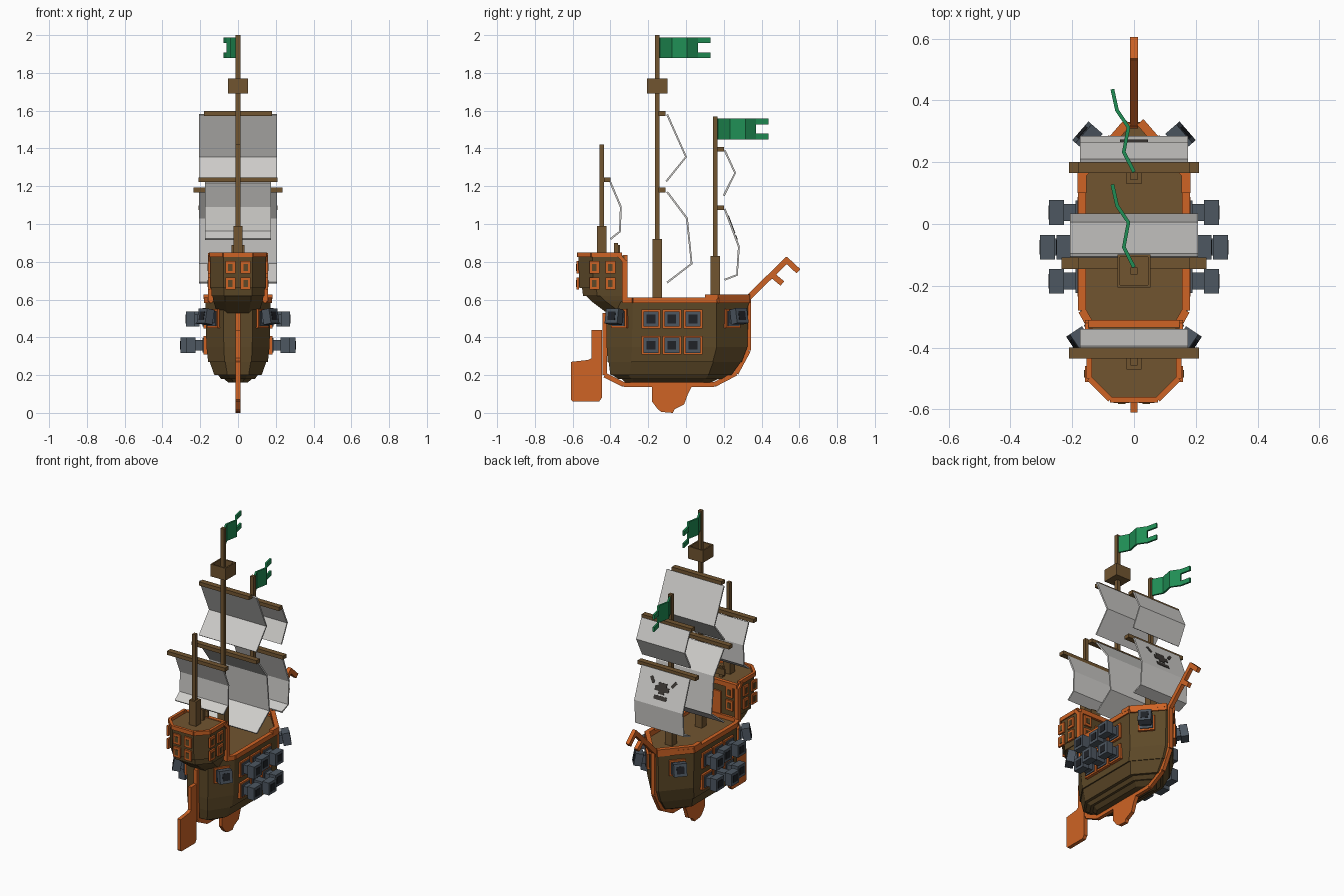
import bpy, bmesh
from mathutils import Vector, Matrix

cube = bpy.data.objects.get("Cube")
if cube:
    bpy.data.objects.remove(cube, do_unlink=True)


def material(name, rgb):
    m = bpy.data.materials.new(name)
    m.use_nodes = True
    m.diffuse_color = (*rgb, 1)
    m.node_tree.nodes["Principled BSDF"].inputs["Base Color"].default_value = (*rgb, 1)
    return m


HULL = material("hull brown", (0.11, 0.066, 0.021))
WOOD = material("deck brown", (0.165, 0.09, 0.03))
TRIM = material("trim orange", (0.62, 0.125, 0.018))
SAIL = material("sail grey", (0.62, 0.61, 0.59))
IRON = material("iron slate", (0.075, 0.095, 0.12))
DARK = material("bore black", (0.014, 0.016, 0.02))
FLAG = material("flag green", (0.014, 0.27, 0.09))
INK = material("emblem charcoal", (0.045, 0.04, 0.035))


def finish(name, bm, *mats, solid=0):
    if not solid:
        bmesh.ops.recalc_face_normals(bm, faces=bm.faces)
    if len(mats) > 1:  # second colour goes on the upward faces
        for f in bm.faces:
            f.material_index = int(f.normal.z > 0.9)
    me = bpy.data.meshes.new(name)
    bm.to_mesh(me)
    bm.free()
    for m in mats:
        me.materials.append(m)
    ob = bpy.data.objects.new(name, me)
    bpy.context.scene.collection.objects.link(ob)
    if solid:
        mod = ob.modifiers.new("thickness", "SOLIDIFY")
        mod.thickness, mod.offset = solid, 0
    return ob


def box(bm, lo, hi):
    lo, hi = Vector(lo), Vector(hi)
    mat = Matrix.Translation((lo + hi) / 2) @ Matrix.Diagonal((*(hi - lo), 1))
    bmesh.ops.create_cube(bm, size=1, matrix=mat)


def beam(bm, p, q, w, h, side=(0, 0, 1)):
    """Box from p to q; h is its size along side, w across."""
    p, q = Vector(p), Vector(q)
    d = (q - p).normalized()
    across = d.cross(Vector(side)).normalized()
    up = across.cross(d)
    rot = Matrix((across * w, up * h, q - p)).transposed().to_4x4()
    bmesh.ops.create_cube(bm, size=1, matrix=Matrix.Translation((p + q) / 2) @ rot)


def loft(bm, rings):
    rows = [[bm.verts.new(v) for v in r] for r in rings]
    n = len(rows[0])
    for a, b in zip(rows, rows[1:]):
        for i in range(n):
            j = (i + 1) % n
            bm.faces.new((a[i], a[j], b[j], b[i]))
    bm.faces.new(rows[0])
    bm.faces.new(rows[-1])


def mirrored(half, z):
    return [(x, y, z) for x, y in half] + [(-x, y, z) for x, y in reversed(half)]


def plate(name, pts, t, mat):
    bm = bmesh.new()
    loft(bm, [[(x, y, z) for y, z in pts] for x in (-t, t)])
    return finish(name, bm, mat)


# Hull with stepped lower strakes
def hull_ring(z, w, ys, yb):
    k = w / 0.175
    return mirrored([(0.03 * k, yb), (w, yb - 0.17 * k), (w, ys + 0.14 * k), (0.45 * w, ys)], z)


bm = bmesh.new()
loft(bm, [hull_ring(*r) for r in (
    (0.16, 0.05, -0.32, 0.13), (0.18, 0.075, -0.34, 0.17), (0.18, 0.09, -0.36, 0.19),
    (0.2, 0.105, -0.39, 0.22), (0.2, 0.125, -0.4, 0.24), (0.27, 0.15, -0.41, 0.29),
    (0.27, 0.158, -0.415, 0.295), (0.35, 0.167, -0.42, 0.325), (0.59, 0.173, -0.42, 0.33))])
finish("hull", bm, HULL, WOOD)

# Stern castle, overhanging the transom
bm = bmesh.new()
loft(bm, [mirrored([(w, -0.325), (w, ys + 0.075), (0.52 * w, ys)], z) for z, w, ys in (
    (0.53, 0.11, -0.42), (0.59, 0.13, -0.5), (0.62, 0.135, -0.53), (0.62, 0.14, -0.545),
    (0.66, 0.142, -0.55), (0.66, 0.147, -0.565), (0.83, 0.147, -0.57))])
finish("stern_castle", bm, HULL, WOOD)

# Rails and castle frame
bm = bmesh.new()
for s in (1, -1):
    deck = [(s * x, y) for x, y in ((0.14, -0.33), (0.168, -0.28), (0.168, 0.165), (0.02, 0.33))]
    for a, b in zip(deck, deck[1:]):
        beam(bm, (*a, 0.597), (*b, 0.597), 0.026, 0.03)
    beam(bm, (s * 0.168, 0.1, 0.615), (s * 0.168, 0.17, 0.615), 0.028, 0.025)
    beam(bm, (s * 0.168, 0.16, 0.615), (s * 0.02, 0.33, 0.615), 0.028, 0.025)
    top = [(s * x, y) for x, y in ((0.145, -0.34), (0.145, -0.5), (0.077, -0.568), (0, -0.568))]
    for a, b in zip(top, top[1:]):
        beam(bm, (*a, 0.837), (*b, 0.837), 0.018, 0.026)
    beam(bm, (s * 0.147, -0.325, 0.59), (s * 0.147, -0.325, 0.81), 0.024, 0.03, (0, 1, 0))
    beam(bm, (s * 0.147, -0.325, 0.8), (s * 0.147, -0.36, 0.84), 0.024, 0.02, (0, 1, 0))
for z in (0.6, 0.82):
    box(bm, (-0.147, -0.335, z - 0.015), (0.147, -0.31, z + 0.015))
box(bm, (-0.03, -0.33, 0.6), (0.03, -0.315, 0.76))
finish("rails", bm, TRIM)

# Castle windows on the stern, the sides and the forward wall
frames, panes = bmesh.new(), bmesh.new()
for z in (0.685, 0.77):
    spots = [((s * 0.04, -0.567, z), (0, -1, 0)) for s in (1, -1)]
    spots += [((s * 0.146, y, z), (s, 0, 0)) for s in (1, -1) for y in (-0.485, -0.4)]
    spots += [((s * 0.09, -0.326, z), (0, 1, 0)) for s in (1, -1)]
    for c, n in spots:
        c, n = Vector(c), Vector(n)
        beam(frames, c, c + n * 0.012, 0.052, 0.066)
        beam(panes, c, c + n * 0.015, 0.024, 0.036)
finish("window_frames", frames, TRIM)
finish("window_panes", panes, HULL)

# Helm wheel on the castle deck
bm = bmesh.new()
box(bm, (-0.012, -0.38, 0.82), (0.012, -0.36, 0.9))
box(bm, (-0.035, -0.36, 0.85), (0.035, -0.35, 0.89))
finish("helm", bm, WOOD)

# Keel, fin, rudder and bowsprit
bm = bmesh.new()
keel = [(-0.43, 0.53), (-0.43, 0.2), (-0.33, 0.15), (0.15, 0.15), (0.265, 0.21), (0.33, 0.33), (0.33, 0.62)]
for a, b in zip(keel, keel[1:]):
    beam(bm, (0, *a), (0, *b), 0.026, 0.024, (1, 0, 0))
finish("keel", bm, TRIM)
plate("keel_fin", [(-0.18, 0.15), (-0.18, 0.06), (-0.15, 0.02), (-0.13, 0.005), (-0.07, 0),
                   (-0.06, 0.02), (-0.01, 0.045), (0.01, 0.1), (0.035, 0.15)], 0.012, TRIM)
plate("rudder", [(-0.61, 0.07), (-0.6, 0.06), (-0.46, 0.06), (-0.445, 0.08), (-0.445, 0.44),
                 (-0.5, 0.44), (-0.5, 0.29), (-0.52, 0.28), (-0.61, 0.27)], 0.012, TRIM)
bm = bmesh.new()
for a, b in (((0.32, 0.6), (0.54, 0.815)), ((0.525, 0.815), (0.595, 0.75)), ((0.45, 0.735), (0.51, 0.685))):
    beam(bm, (0, *a), (0, *b), 0.03, 0.025, (1, 0, 0))
finish("bowsprit", bm, TRIM)

# Cannons: frame, barrel, flared muzzle and bore
ports, guns, bores = bmesh.new(), bmesh.new(), bmesh.new()


def cannon(c, n, reach):
    c, n = Vector(c), Vector(n).normalized()
    flat = Vector((n.x, n.y, 0)).normalized()
    beam(ports, c - flat * 0.01, c + flat * 0.012, 0.1, 0.1)
    beam(guns, c, c + flat * 0.018, 0.078, 0.078)
    beam(guns, c, c + n * reach, 0.055, 0.055)
    beam(guns, c + n * (reach - 0.048), c + n * reach, 0.08, 0.08)
    beam(bores, c + n * (reach - 0.01), c + n * (reach + 0.002), 0.046, 0.046)


for s in (1, -1):
    for y, low, high in ((-0.185, 0.104, 0.104), (-0.075, 0.134, 0.08), (0.037, 0.104, 0.104)):
        cannon((s * 0.17, y, 0.358), (s, 0, 0), low)
        cannon((s * 0.171, y, 0.497), (s, 0, 0), high)
    cannon((s * 0.105, 0.242, 0.5), (s * 0.75, 0.65, 0.18), 0.085)
    cannon((s * 0.126, -0.35, 0.5), (s * 0.83, -0.56, 0.18), 0.08)
finish("cannon_ports", ports, TRIM)
finish("cannons", guns, IRON)
finish("cannon_bores", bores, DARK)

# Masts with thick feet: y, foot, shoulder, top
for name, y, z0, z1, z2 in (("rear_mast", -0.445, 0.82, 0.99, 1.42),
                            ("main_mast", -0.152, 0.58, 0.92, 2.0),
                            ("fore_mast", 0.155, 0.58, 0.83, 1.57)):
    bm = bmesh.new()
    box(bm, (-0.025, y - 0.025, z0), (0.025, y + 0.025, z1))
    box(bm, (-0.012, y - 0.012, z0), (0.012, y + 0.012, z2))
    finish(name, bm, WOOD)

# Lookout basket
bm = bmesh.new()
box(bm, (-0.045, -0.197, 1.69), (0.045, -0.107, 1.7))
for s in (1, -1):
    box(bm, (s * 0.045, -0.206, 1.69), (s * 0.054, -0.098, 1.77))
    box(bm, (-0.054, -0.152 + s * 0.045, 1.69), (0.054, -0.152 + s * 0.054, 1.77))
finish("lookout_basket", bm, WOOD)

# Yards
bm = bmesh.new()
for y, z, w in ((-0.415, 1.235, 0.21), (-0.125, 1.585, 0.18), (-0.125, 1.18, 0.235),
                (0.185, 1.395, 0.18), (0.185, 1.085, 0.21)):
    box(bm, (-w, y - 0.02, z - 0.012), (w, y + 0.016, z + 0.012))
finish("yards", bm, WOOD)

# Sails as folded strips
for name, w, pts in (
        ("rear_sail", 0.175, ((-0.4, 1.22), (-0.345, 1.09), (-0.35, 0.96), (-0.4, 0.92))),
        ("main_upper_sail", 0.207, ((-0.1, 1.58), (0, 1.355), (-0.105, 1.225))),
        ("main_lower_sail", 0.207, ((-0.1, 1.17), (0.005, 1.03), (0.03, 0.79), (-0.1, 0.69))),
        ("fore_upper_sail", 0.175, ((0.205, 1.39), (0.26, 1.27), (0.2, 1.15))),
        ("fore_lower_sail", 0.175, ((0.205, 1.08), (0.28, 0.88), (0.27, 0.73), (0.205, 0.705)))):
    bm = bmesh.new()
    rows = [[bm.verts.new((s * w, y, z)) for s in (-1, 1)] for y, z in pts]
    for a, b in zip(rows, rows[1:]):
        bm.faces.new((a[0], a[1], b[1], b[0]))
    finish(name, bm, SAIL, solid=0.01)

# Painted skull on the fore lower sail, as thin plates
bm = bmesh.new()
up = Vector((0, -0.075, 0.2)).normalized()
out = Vector((0, 0.2, 0.075)).normalized()
mid = Vector((0, 0.2425, 0.98)) + out * 0.006
for x0, u0, x1, u1, w in ((-0.05, 0, 0.05, 0, 0.03), (-0.03, 0.025, 0.03, 0.025, 0.025),
                          (-0.045, -0.055, 0.045, -0.055, 0.025), (-0.02, -0.022, 0.02, -0.022, 0.02),
                          (0.065, 0.025, 0.09, 0.06, 0.02), (-0.065, 0.025, -0.09, 0.06, 0.02)):
    beam(bm, mid + up * u0 + Vector((x0, 0, 0)), mid + up * u1 + Vector((x1, 0, 0)), w, 0.004, out)
finish("sail_skull", bm, INK)

# Waving swallowtail flags
wave = ((0, 0), (-0.033, 0.065), (-0.018, 0.145), (-0.055, 0.2), (-0.07, 0.268))
for name, y0, z0 in (("main_flag", -0.14, 1.878), ("fore_flag", 0.168, 1.448)):
    bm = bmesh.new()
    cols = [[bm.verts.new((x, y0 + y, z0 + h)) for h in (0, 0.03, 0.08, 0.11)] for x, y in wave]
    for i, (a, b) in enumerate(zip(cols, cols[1:])):
        for j in (0, 1, 2):
            if i < 3 or j != 1:
                bm.faces.new((a[j], b[j], b[j + 1], a[j + 1]))
    finish(name, bm, FLAG, solid=0.012)
